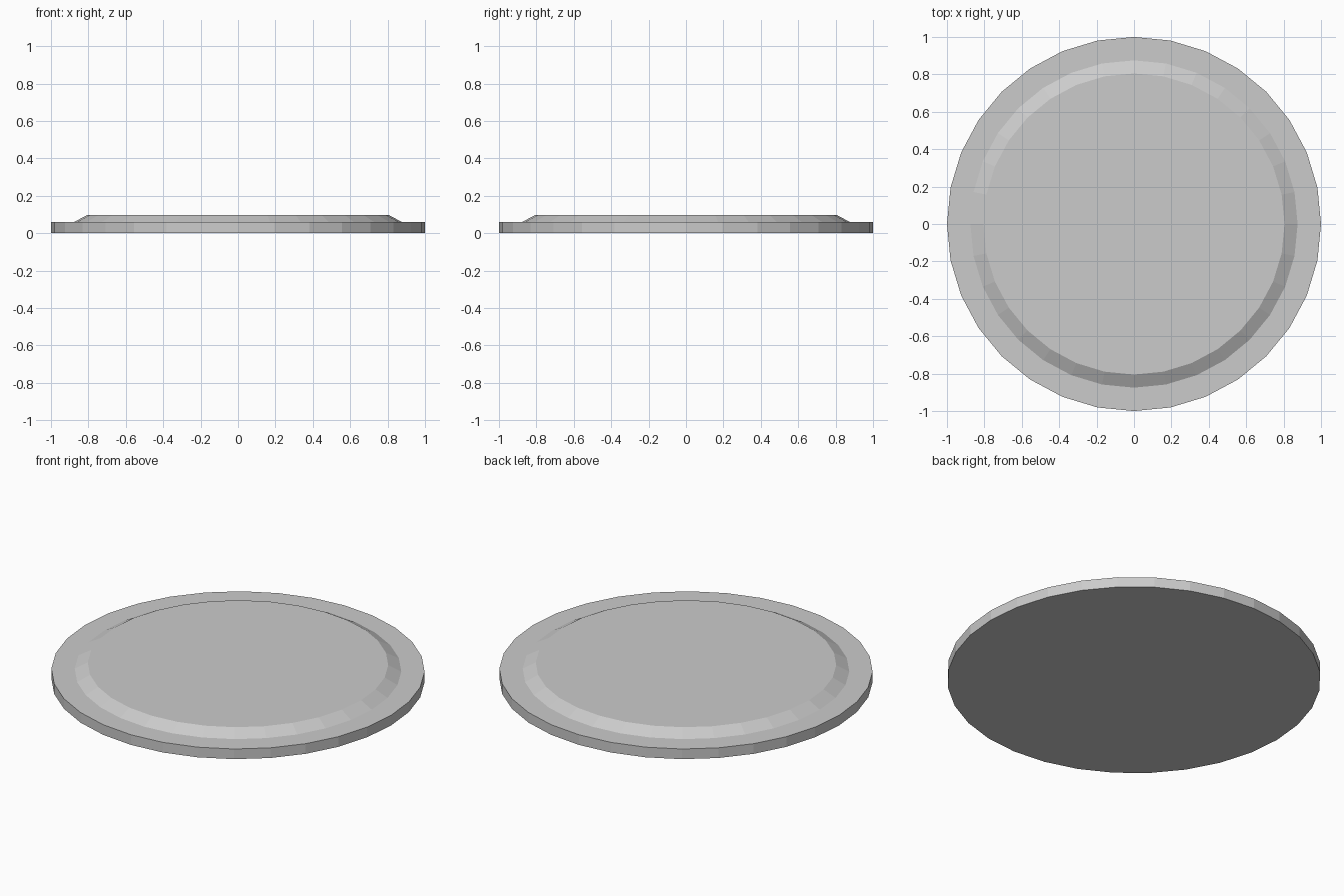
import bpy, bmesh
from math import cos, sin, pi

if "Cube" in bpy.data.objects:
    bpy.data.objects.remove(bpy.data.objects["Cube"])

SIDES = 32


def lathe(name, profile):
    """Closed flat-shaded solid turned around z from (radius, height) points."""
    bm = bmesh.new()
    rings = [[bm.verts.new((r * cos(2 * pi * i / SIDES), r * sin(2 * pi * i / SIDES), z))
              for i in range(SIDES)] for r, z in profile]
    for low, high in zip(rings, rings[1:]):
        for i in range(SIDES):
            j = (i + 1) % SIDES
            bm.faces.new((low[i], low[j], high[j], high[i]))
    bm.faces.new(rings[0][::-1])
    bm.faces.new(rings[-1])
    mesh = bpy.data.meshes.new(name)
    bm.to_mesh(mesh)
    bm.free()
    obj = bpy.data.objects.new(name, mesh)
    bpy.context.collection.objects.link(obj)
    return obj


# Round base: straight rim, flat ledge, bevelled raised centre
lathe("round_base", [(1, 0), (1, 0.06), (0.875, 0.06), (0.805, 0.098)])
